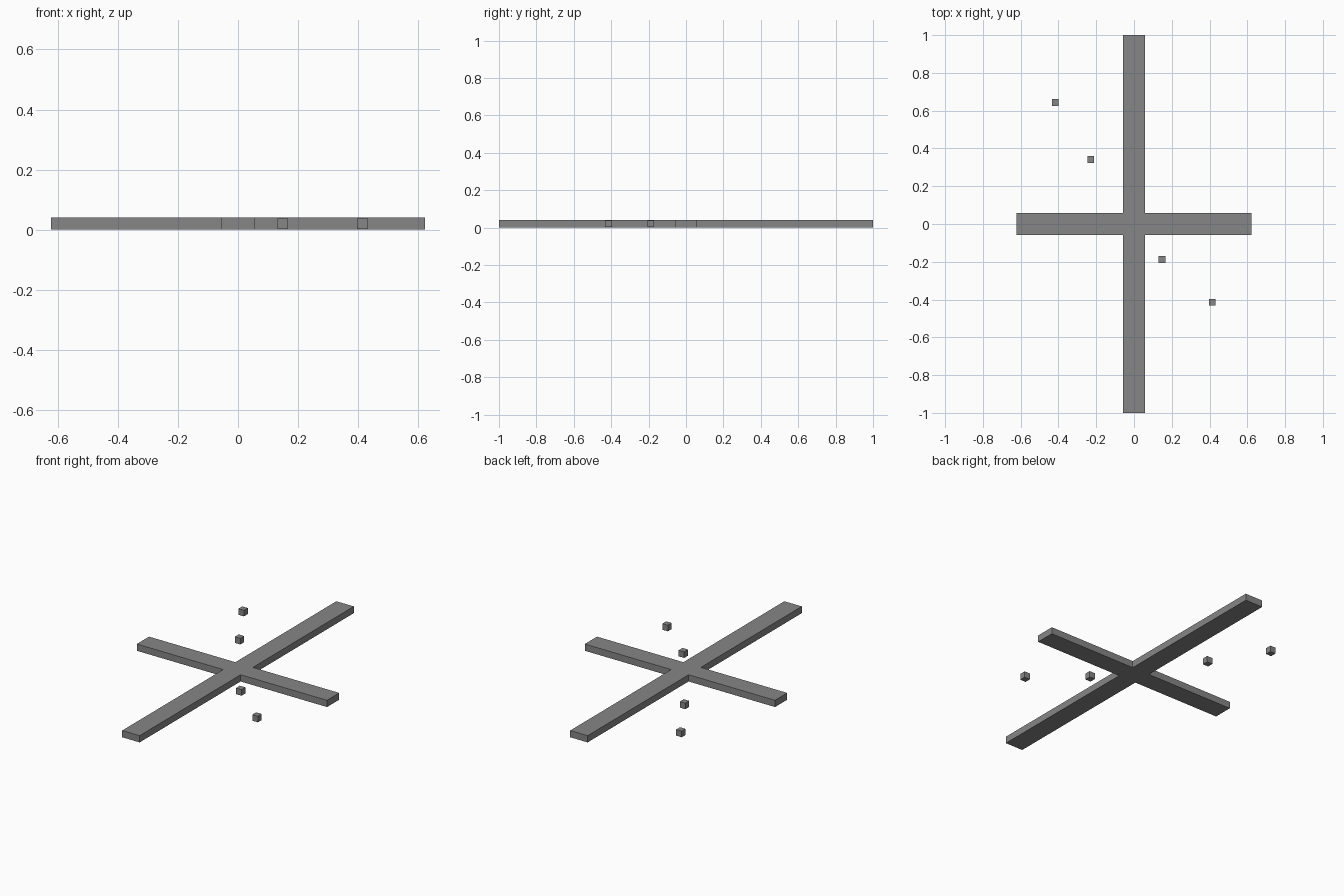
import bpy
import bmesh

cube = bpy.data.objects.get("Cube")
if cube:
    bpy.data.objects.remove(cube, do_unlink=True)

HEIGHT = 0.04
ARM = 0.057      # half width of each bar
LENGTH = 1.0     # half length, front to back
SPAN = 0.622     # half length, side to side
BLOCK = 0.036

grey = bpy.data.materials.new("mid grey")
grey.use_nodes = True
colour = (0.24, 0.24, 0.24, 1)
grey.diffuse_color = colour
grey.node_tree.nodes["Principled BSDF"].inputs["Base Color"].default_value = colour


def prism(name, outline, bottom, top):
    """Extrude a flat outline into a solid."""
    bm = bmesh.new()
    base = bm.faces.new([bm.verts.new((x, y, bottom)) for x, y in outline])
    sides = bmesh.ops.extrude_face_region(bm, geom=[base], use_keep_orig=True)
    moved = [v for v in sides["geom"] if isinstance(v, bmesh.types.BMVert)]
    bmesh.ops.translate(bm, verts=moved, vec=(0, 0, top - bottom))
    bmesh.ops.recalc_face_normals(bm, faces=bm.faces)
    mesh = bpy.data.meshes.new(name)
    bm.to_mesh(mesh)
    bm.free()
    mesh.materials.append(grey)
    obj = bpy.data.objects.new(name, mesh)
    bpy.context.collection.objects.link(obj)
    return obj


# Crossed bars: one quarter of the outline, mirrored around the centre
quarter = [(SPAN, ARM), (ARM, ARM), (ARM, LENGTH)]
half = quarter + [(-x, y) for x, y in reversed(quarter)]
prism("crossed_bars", half + [(-x, -y) for x, y in half], 0, HEIGHT)

# Small loose blocks in two opposite corners
blocks = {
    "back_outer_block": (-0.417, 0.643),
    "back_inner_block": (-0.229, 0.341),
    "front_inner_block": (0.149, -0.188),
    "front_outer_block": (0.414, -0.414),
}
r = BLOCK / 2
gap = (HEIGHT - BLOCK) / 2
for name, (x, y) in blocks.items():
    square = [(x - r, y - r), (x + r, y - r), (x + r, y + r), (x - r, y + r)]
    prism(name, square, gap, HEIGHT - gap)
